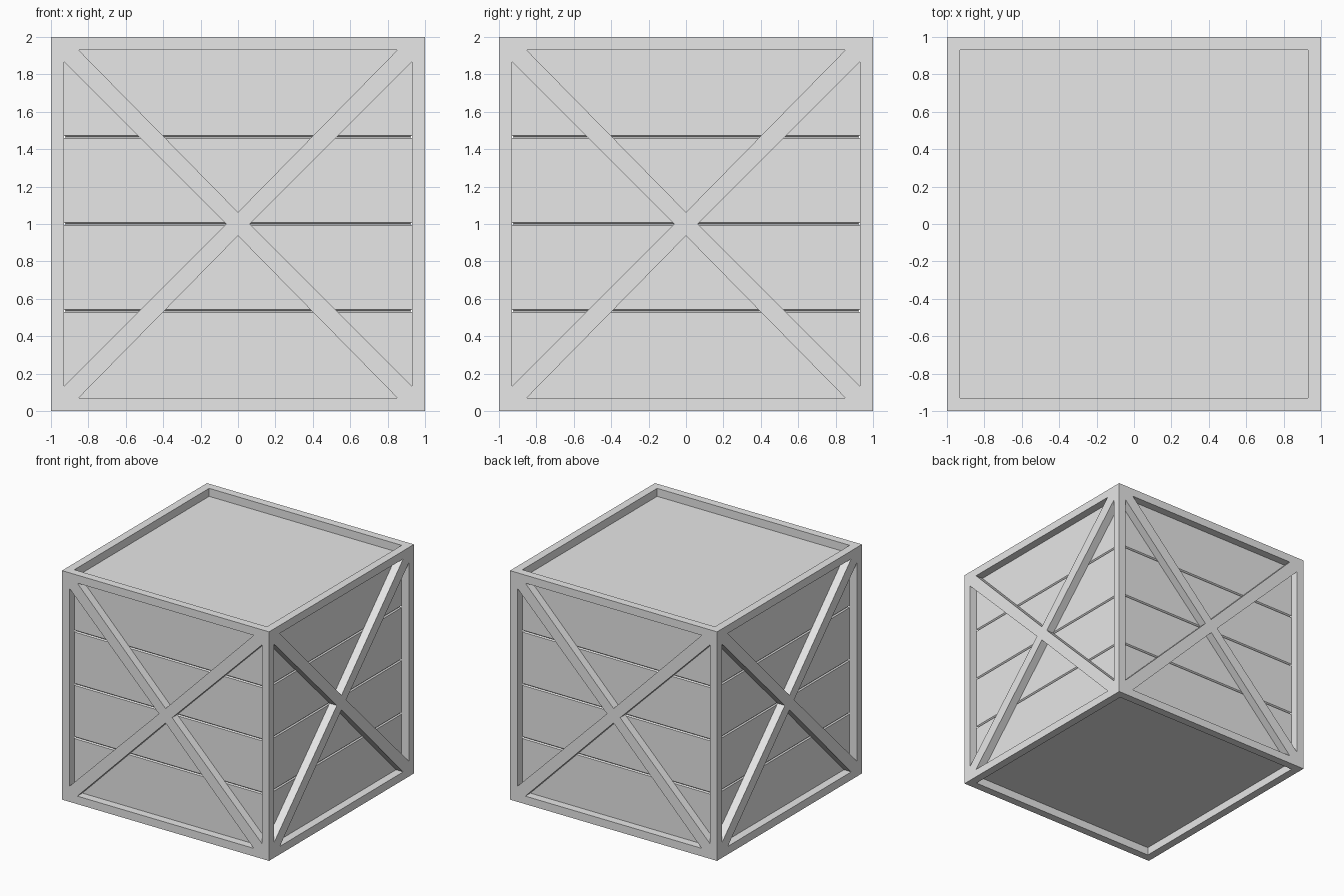
import bpy, bmesh, math
from mathutils import Matrix, Vector

if "Cube" in bpy.data.objects:
    bpy.data.objects.remove(bpy.data.objects["Cube"])

R = 0.93      # half size of the recessed core
T = 0.07      # thickness of frame bars and braces

grey = bpy.data.materials.new("light_grey")
grey.diffuse_color = (0.8, 0.8, 0.8, 1)
grey.use_nodes = True
grey.node_tree.nodes["Principled BSDF"].inputs["Base Color"].default_value = grey.diffuse_color


def finish(bm, name):
    bmesh.ops.remove_doubles(bm, verts=bm.verts, dist=1e-5)
    bmesh.ops.recalc_face_normals(bm, faces=bm.faces)
    me = bpy.data.meshes.new(name)
    bm.to_mesh(me)
    bm.free()
    me.materials.append(grey)
    ob = bpy.data.objects.new(name, me)
    bpy.context.collection.objects.link(ob)
    return ob


# Plank core: square rings stacked in z, with three V grooves between boards
rings = [(T, R)]
for i in (1, 2, 3):
    z = T + i * 2 * R / 4
    rings += [(z - 0.009, R), (z, R - 0.01), (z + 0.009, R)]
rings.append((2 - T, R))
bm = bmesh.new()
loops = [[bm.verts.new((sx * r, sy * r, z))
          for sx, sy in ((-1, -1), (1, -1), (1, 1), (-1, 1))] for z, r in rings]
for a, b in zip(loops, loops[1:]):
    for i in range(4):
        j = (i + 1) % 4
        bm.faces.new((a[i], a[j], b[j], b[i]))
bm.faces.new(loops[0])
bm.faces.new(loops[-1])
finish(bm, "plank_core")

# Outer frame: the edge cells of a 3x3x3 grid, exposed faces only
cuts = (-1, -R, R, 1)


def solid(c):
    return all(0 <= k <= 2 for k in c) and sum(k != 1 for k in c) >= 2


bm = bmesh.new()
for n in range(27):
    c = (n % 3, n // 3 % 3, n // 9)
    if not solid(c):
        continue
    for ax in range(3):
        for side in (0, 1):
            nb = list(c)
            nb[ax] += 2 * side - 1
            if solid(nb):
                continue
            u, v = (ax + 1) % 3, (ax + 2) % 3
            quad = []
            for du, dv in ((0, 0), (1, 0), (1, 1), (0, 1)):
                p = [0, 0, 0]
                p[ax] = cuts[c[ax] + side]
                p[u] = cuts[c[u] + du]
                p[v] = cuts[c[v] + dv]
                p[2] += 1
                quad.append(bm.verts.new(p))
            bm.faces.new(quad)
finish(bm, "outer_frame")

# Cross brace on each of the four sides, flush with the frame
quarter = [(0.064, 0), (R, 0.866), (R, R), (0.852, R), (0, 0.063)]
half = quarter + [(-x, z) for x, z in reversed(quarter[:-1])]
outline = half + [(x, -z) for x, z in reversed(half[1:-1])]
for k, name in enumerate(("front", "right", "back", "left")):
    bm = bmesh.new()
    face = bm.faces.new([bm.verts.new((x, -1, z + 1)) for x, z in outline])
    ext = bmesh.ops.extrude_face_region(bm, geom=[face], use_keep_orig=True)
    moved = [g for g in ext["geom"] if isinstance(g, bmesh.types.BMVert)]
    bmesh.ops.translate(bm, verts=moved, vec=Vector((0, T, 0)))
    bmesh.ops.rotate(bm, verts=bm.verts, cent=(0, 0, 0),
                     matrix=Matrix.Rotation(k * math.pi / 2, 3, 'Z'))
    finish(bm, name + "_cross_brace")
